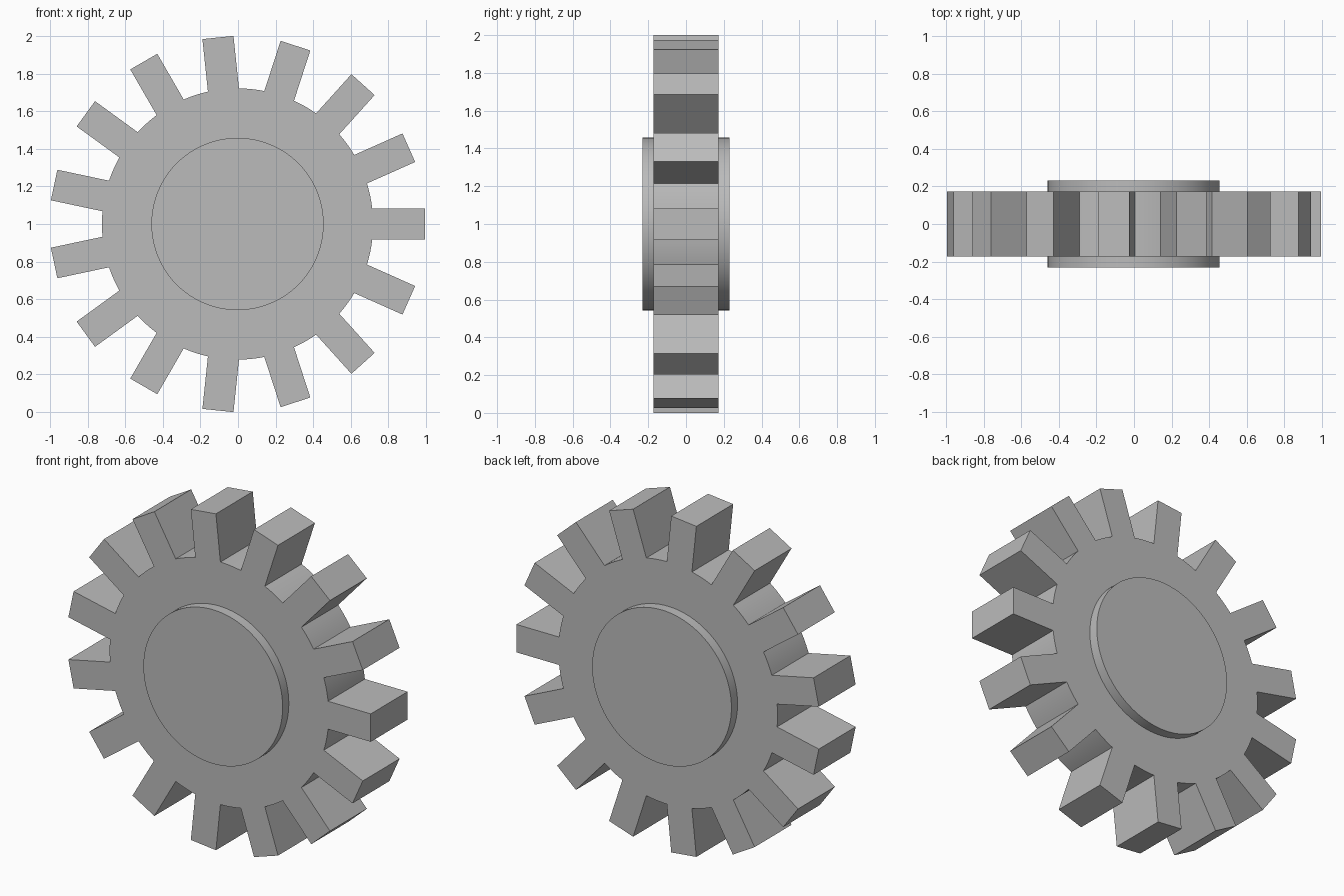
import bpy, bmesh
from math import asin, cos, sin, pi
from mathutils import Matrix, Vector

cube = bpy.data.objects.get("Cube")
if cube:
    bpy.data.objects.remove(cube, do_unlink=True)

TEETH = 15
ROOT_R, TIP_R, HALF_W = 0.721, 0.997, 0.083
GEAR_T, HUB_R, HUB_T = 0.346, 0.458, 0.462
ARC_STEPS = 6
CENTRE = Vector((-0.0025, 0, 1))

# Plain grey metal
grey = bpy.data.materials.new("grey metal")
grey.use_nodes = True
colour = (0.5, 0.5, 0.5, 1)
grey.diffuse_color = colour
grey.node_tree.nodes["Principled BSDF"].inputs["Base Color"].default_value = colour


def add_disc(name, outline, thickness):
    """Extrude an x-z outline along y, centred on the axle."""
    bm = bmesh.new()
    face = bm.faces.new([bm.verts.new((x, -thickness / 2, z)) for x, z in outline])
    new = bmesh.ops.extrude_face_region(bm, geom=[face], use_keep_orig=True)["geom"]
    moved = [v for v in new if isinstance(v, bmesh.types.BMVert)]
    bmesh.ops.translate(bm, vec=(0, thickness, 0), verts=moved)
    bmesh.ops.recalc_face_normals(bm, faces=bm.faces)
    mesh = bpy.data.meshes.new(name)
    bm.to_mesh(mesh)
    bm.free()
    mesh.materials.append(grey)
    obj = bpy.data.objects.new(name, mesh)
    obj.location = CENTRE
    bpy.context.collection.objects.link(obj)
    bpy.ops.object.select_all(action="DESELECT")
    obj.select_set(True)
    bpy.context.view_layer.objects.active = obj
    bpy.ops.object.shade_smooth_by_angle()
    return obj


# Toothed wheel: straight-sided teeth joined by round valleys
root_x = (ROOT_R ** 2 - HALF_W ** 2) ** 0.5
half_angle = asin(HALF_W / ROOT_R)
pitch = 2 * pi / TEETH
tooth = [(root_x, -HALF_W), (TIP_R, -HALF_W), (TIP_R, HALF_W), (root_x, HALF_W)]
for i in range(1, ARC_STEPS):
    a = half_angle + (pitch - 2 * half_angle) * i / ARC_STEPS
    tooth.append((ROOT_R * cos(a), ROOT_R * sin(a)))
wheel = []
for k in range(TEETH):
    turn = Matrix.Rotation(k * pitch, 2)
    wheel += [tuple(turn @ Vector(p)) for p in tooth]
add_disc("toothed_wheel", wheel, GEAR_T)

# Round hub standing proud of both faces
SIDES = 96
circle = [(HUB_R * cos(2 * pi * i / SIDES), HUB_R * sin(2 * pi * i / SIDES)) for i in range(SIDES)]
add_disc("hub", circle, HUB_T)
